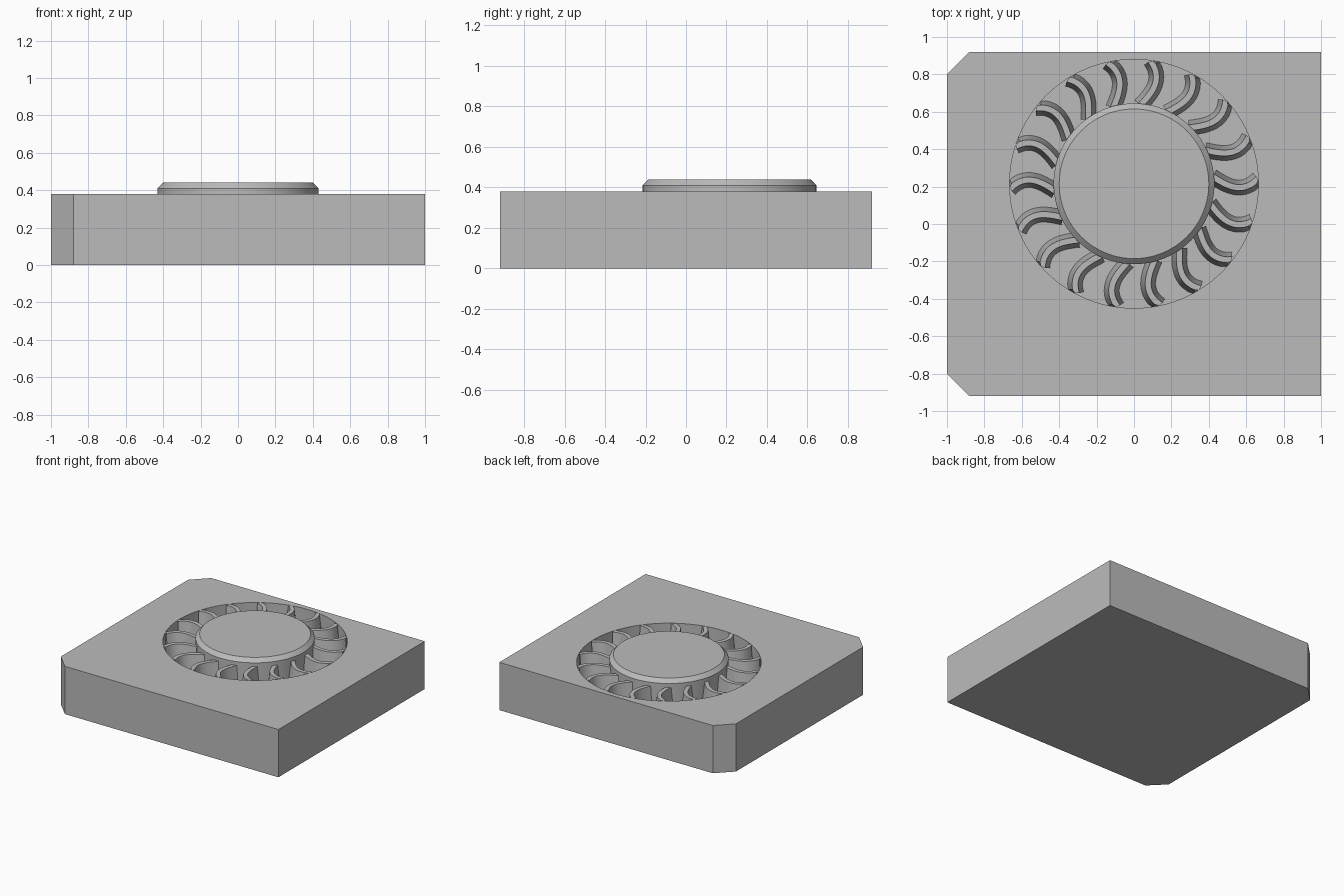
import bpy, bmesh, math

cube = bpy.data.objects.get("Cube")
if cube:
    bpy.data.objects.remove(cube, do_unlink=True)

TOP, FLOOR = 0.38, 0.18
CY, RING_R, HUB_R = 0.215, 0.665, 0.43
FINS, SEG = 18, 96

grey = bpy.data.materials.new("plain grey")
grey.use_nodes = True
colour = (0.5, 0.5, 0.5, 1)
grey.diffuse_color = colour
grey.node_tree.nodes["Principled BSDF"].inputs["Base Color"].default_value = colour


def add_object(name, bm):
    bmesh.ops.recalc_face_normals(bm, faces=bm.faces)
    mesh = bpy.data.meshes.new(name)
    bm.to_mesh(mesh)
    bm.free()
    mesh.materials.append(grey)
    obj = bpy.data.objects.new(name, mesh)
    bpy.context.collection.objects.link(obj)
    return obj


def loft(name, rings):
    """Join closed rings of equal length and cap both ends."""
    bm = bmesh.new()
    rows = [[bm.verts.new(p) for p in ring] for ring in rings]
    n = len(rows[0])
    for a, b in zip(rows, rows[1:]):
        for i in range(n):
            j = (i + 1) % n
            bm.faces.new((a[i], a[j], b[j], b[i]))
    bm.faces.new(rows[0])
    bm.faces.new(rows[-1])
    return add_object(name, bm)


def circle(r, z):
    return [(r * math.cos(t), CY + r * math.sin(t), z)
            for t in (math.tau * i / SEG for i in range(SEG))]


def smooth(obj):
    bpy.ops.object.select_all(action='DESELECT')
    obj.select_set(True)
    bpy.context.view_layer.objects.active = obj
    bpy.ops.object.shade_smooth_by_angle(angle=math.radians(30))


# Block with two chamfered corners
X, Y, C = 1.0, 0.92, 0.12
outline = [(X, -Y), (X, Y), (C - X, Y), (-X, Y - C), (-X, C - Y), (C - X, -Y)]
block = loft("block", [[(x, y, z) for x, y in outline] for z in (0, TOP)])

# Round recess in the top
cutter = loft("recess_cutter", [circle(RING_R, z) for z in (FLOOR, TOP + 0.1)])
cutter.hide_render = True
cut = block.modifiers.new("recess", 'BOOLEAN')
cut.operation = 'DIFFERENCE'
cut.solver = 'EXACT'
cut.object = cutter
bpy.context.view_layer.objects.active = block
block.select_set(True)
bpy.ops.object.modifier_apply(modifier=cut.name)
bpy.data.objects.remove(cutter, do_unlink=True)
smooth(block)

# Central hub with a chamfered rim
hub = loft("hub", [circle(HUB_R, FLOOR), circle(HUB_R, 0.41), circle(0.40, 0.44)])
smooth(hub)


# Curved fins with sloping sides
def fin_point(t, phase):
    r = 0.42 + (RING_R - 0.42) * t
    angle = 5.5 * (1 - t) + 2.5 * t - 24 * t * (1 - t)
    a = math.radians(angle) + phase
    return r * math.cos(a), r * math.sin(a)


for k in range(FINS):
    phase = math.tau * k / FINS
    sections = []
    steps = 12
    for i in range(steps + 1):
        t = i / steps
        x, y = fin_point(t, phase)
        x0, y0 = fin_point(t - 0.01, phase)
        x1, y1 = fin_point(t + 0.01, phase)
        length = math.hypot(x1 - x0, y1 - y0)
        nx, ny = (y0 - y1) / length, (x1 - x0) / length
        section = []
        for w, z in ((-0.04, FLOOR), (0.04, FLOOR), (0.016, TOP), (-0.016, TOP)):
            px, py = x + nx * w, y + ny * w
            # Keep the outer end against the recess wall
            fit = min(1, RING_R / math.hypot(px, py))
            section.append((px * fit, CY + py * fit, z))
        sections.append(section)
    smooth(loft(f"fin_{k + 1}", sections))
